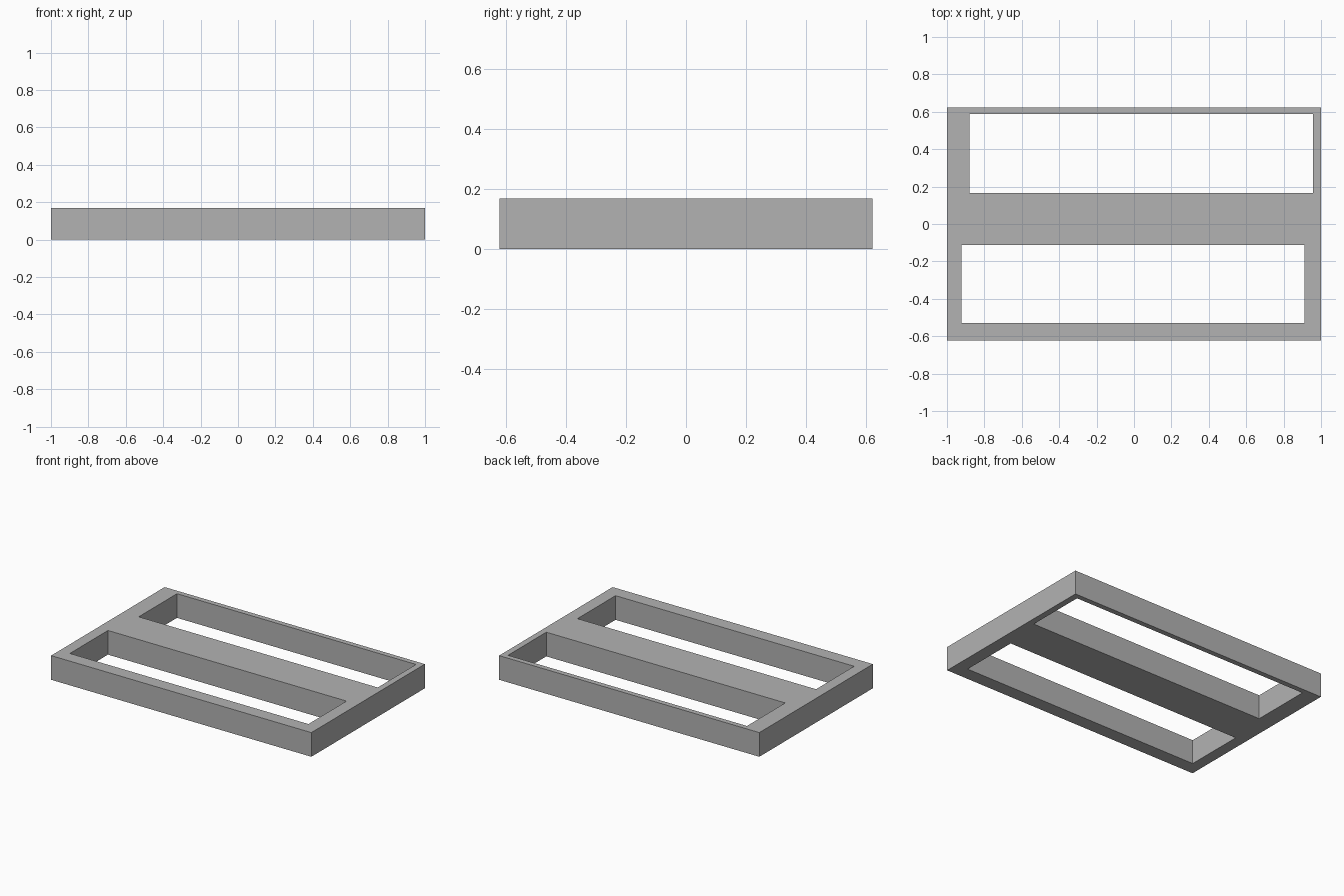
import bpy

default = bpy.data.objects.get("Cube")
if default:
    bpy.data.objects.remove(default, do_unlink=True)

HEIGHT = 0.168

grey = bpy.data.materials.new("plain grey")
grey.use_nodes = True
colour = (0.45, 0.45, 0.45, 1)
grey.diffuse_color = colour
grey.node_tree.nodes["Principled BSDF"].inputs["Base Color"].default_value = colour


def box(name, x0, x1, y0, y1, z0, z1):
    """Box between the given limits."""
    bpy.ops.mesh.primitive_cube_add(size=1)
    obj = bpy.context.object
    obj.name = name
    for v in obj.data.vertices:
        v.co = (x1 if v.co.x > 0 else x0,
                y1 if v.co.y > 0 else y0,
                z1 if v.co.z > 0 else z0)
    obj.data.materials.append(grey)
    return obj


# Solid slab
frame = box("slotted_frame", -1, 1, -0.623, 0.623, 0, HEIGHT)

# Two long openings, slightly offset from each other, cut right through
openings = {
    "back_opening": (-0.88, 0.957, 0.167, 0.587),
    "front_opening": (-0.922, 0.912, -0.111, -0.529),
}
for name, (x0, x1, ya, yb) in openings.items():
    cutter = box(name, x0, x1, min(ya, yb), max(ya, yb), -HEIGHT, 2 * HEIGHT)
    cutter.hide_render = True
    cut = frame.modifiers.new(name, 'BOOLEAN')
    cut.operation = 'DIFFERENCE'
    cut.solver = 'EXACT'
    cut.object = cutter
    bpy.context.view_layer.objects.active = frame
    bpy.ops.object.modifier_apply(modifier=cut.name)
    bpy.data.objects.remove(cutter, do_unlink=True)
